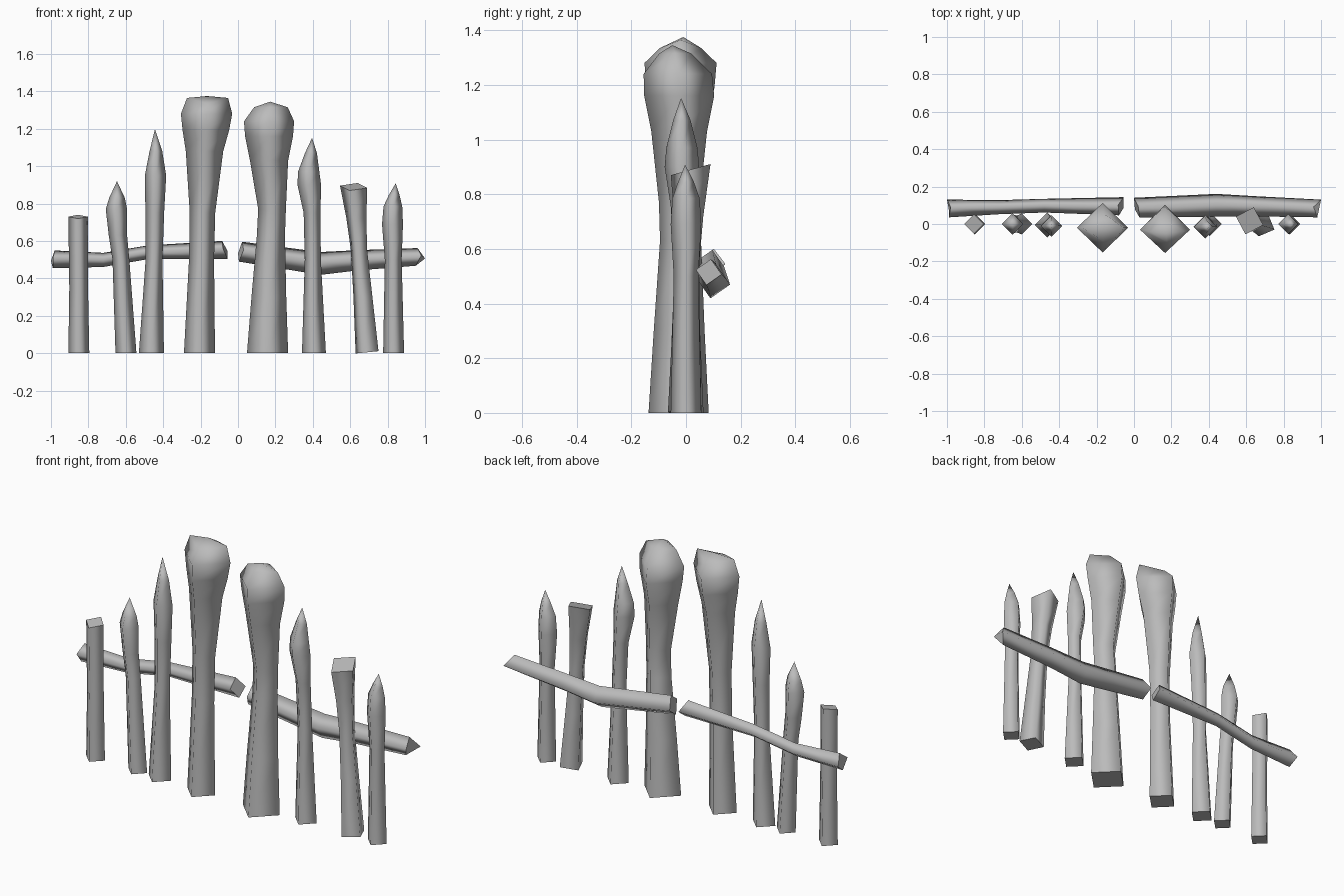
import bpy, bmesh, math
from mathutils import Vector

cube = bpy.data.objects.get("Cube")
if cube:
    bpy.data.objects.remove(cube, do_unlink=True)

grey = bpy.data.materials.new("plain grey")
grey.use_nodes = True
COLOUR = (0.5, 0.5, 0.5, 1)
grey.diffuse_color = COLOUR
grey.node_tree.nodes["Principled BSDF"].inputs["Base Color"].default_value = COLOUR


def loft(name, rings, apex=None):
    """Skin four-cornered rings; close with flat caps or a smooth apex."""
    bm = bmesh.new()
    loops = [[bm.verts.new(p) for p in ring] for ring in rings]
    for a, b in zip(loops, loops[1:]):
        for i in range(4):
            j = (i + 1) % 4
            bm.faces.new((a[i], a[j], b[j], b[i]))
    if apex:
        tip = bm.verts.new(apex)
        for i in range(4):
            bm.faces.new((loops[-1][i], loops[-1][(i + 1) % 4], tip))
    for f in bm.faces:
        f.smooth = True
    caps = [bm.faces.new(loops[0][::-1])]
    if not apex:
        caps.append(bm.faces.new(loops[-1]))
    for cap in caps:
        for e in cap.edges:
            e.smooth = False
    bmesh.ops.recalc_face_normals(bm, faces=bm.faces)
    me = bpy.data.meshes.new(name)
    bm.to_mesh(me)
    bm.free()
    me.materials.append(grey)
    ob = bpy.data.objects.new(name, me)
    bpy.context.collection.objects.link(ob)


def diamond(z, cx, hx, cy=0.0, hy=None, dz=0.0, twist=0.0):
    """Horizontal diamond; dz lowers the front and back corners."""
    hy = hx if hy is None else hy
    out = []
    for i in range(4):
        t = i * math.pi / 2 + math.radians(twist)
        out.append(Vector((cx + hx * math.cos(t), cy + hy * math.sin(t),
                           z - dz * (i % 2))))
    return out


def post(name, rows, apex=None):
    loft(name, [diamond(*r) for r in rows], apex)


# Pointed stakes
post("outer_right_stake", [
    (0, -.599, .056), (.5, -.626, .045), (.63, -.642, .049),
    (.77, -.650, .057), (.83, -.647, .042)], (-.647, 0, .92))
post("inner_right_stake", [
    (0, -.463, .067, -.005), (.5, -.449, .045, -.005), (.75, -.445, .05, -.005),
    (.95, -.441, .057, -.01), (1.08, -.439, .034, -.01)], (-.444, -.01, 1.198))
post("inner_left_stake", [
    (0, .406, .064), (.5, .40, .043), (.75, .396, .045, -.01),
    (.9, .381, .063, -.015), (.97, .378, .057, -.015),
    (1.07, .390, .032, -.015)], (.396, -.018, 1.152))
post("outer_left_stake", [
    (0, .832, .056), (.5, .83, .045), (.69, .826, .056),
    (.785, .828, .05), (.845, .835, .029)], (.843, -.003, .908))

# Large round-headed posts
post("right_large_post", [
    (0, -.206, .083, -.02), (.5, -.195, .067, -.02), (.75, -.19, .068, -.02),
    (1.08, -.179, .10, -.02), (1.19, -.172, .124, -.02),
    (1.28, -.168, .137, -.02, .132), (1.365, -.163, .11, -.02, .075, .03)],
    (-.165, -.01, 1.375))
post("left_large_post", [
    (0, .158, .11, -.027), (.3, .165, .093, -.025), (.63, .176, .075, -.02),
    (.77, .182, .074, -.025), (1.03, .166, .102, -.025), (1.16, .166, .128, -.025),
    (1.24, .166, .134, -.03, .125), (1.315, .176, .09, -.04, .058)],
    (.172, -.05, 1.345))

# Blunt end post with a cap sloping to the front
end = diamond(.73, -.855, .052)
for p in end:
    p.z += p.y * .2
loft("right_end_post", [diamond(0, -.851, .056), diamond(.35, -.852, .05), end])

# Leaning blunt post, turned about its axis, with sloping ends
foot = diamond(.005, .69, .066, -.005, None, 0, -22)
for p in foot:
    p.z += (p.x - .69) * .1
crown = diamond(.89, .618, .076, .017, None, 0, -17)
for p in crown:
    p.z += (p.y - .017) * .28
loft("leaning_post", [foot, diamond(.3, .668, .054, 0, None, 0, -20),
                      diamond(.55, .647, .046, .005, None, 0, -19),
                      diamond(.72, .633, .056, .01, None, 0, -18), crown])


def rail(name, rows, start, finish, turn):
    """Bent square rail; start and finish shift the corners of each end in x."""
    rings = []
    for x, y, z, h in rows:
        ring = []
        for i in range(4):
            t = math.radians(turn + 90 * i)
            ring.append(Vector((x, y + h * math.cos(t), z + h * math.sin(t))))
        rings.append(ring)
    # Corner order: back, top, front, bottom
    for ring, shift in ((rings[0], start), (rings[-1], finish)):
        for p, s in zip(ring, shift):
            p.x += s
    loft(name, rings)


rail("right_rail", [
    (-.99, .083, .502, .048), (-.72, .09, .499, .038), (-.48, .098, .54, .037),
    (-.07, .095, .552, .049)],
    (-.01, .01, 0, 0), (.015, -.015, -.01, .015), -8)
rail("left_rail", [
    (.01, .087, .543, .054), (.44, .1, .48, .062), (.64, .095, .497, .055),
    (.97, .083, .515, .048)],
    (-.01, .012, .02, -.005), (.03, -.01, .01, -.02), -10)
